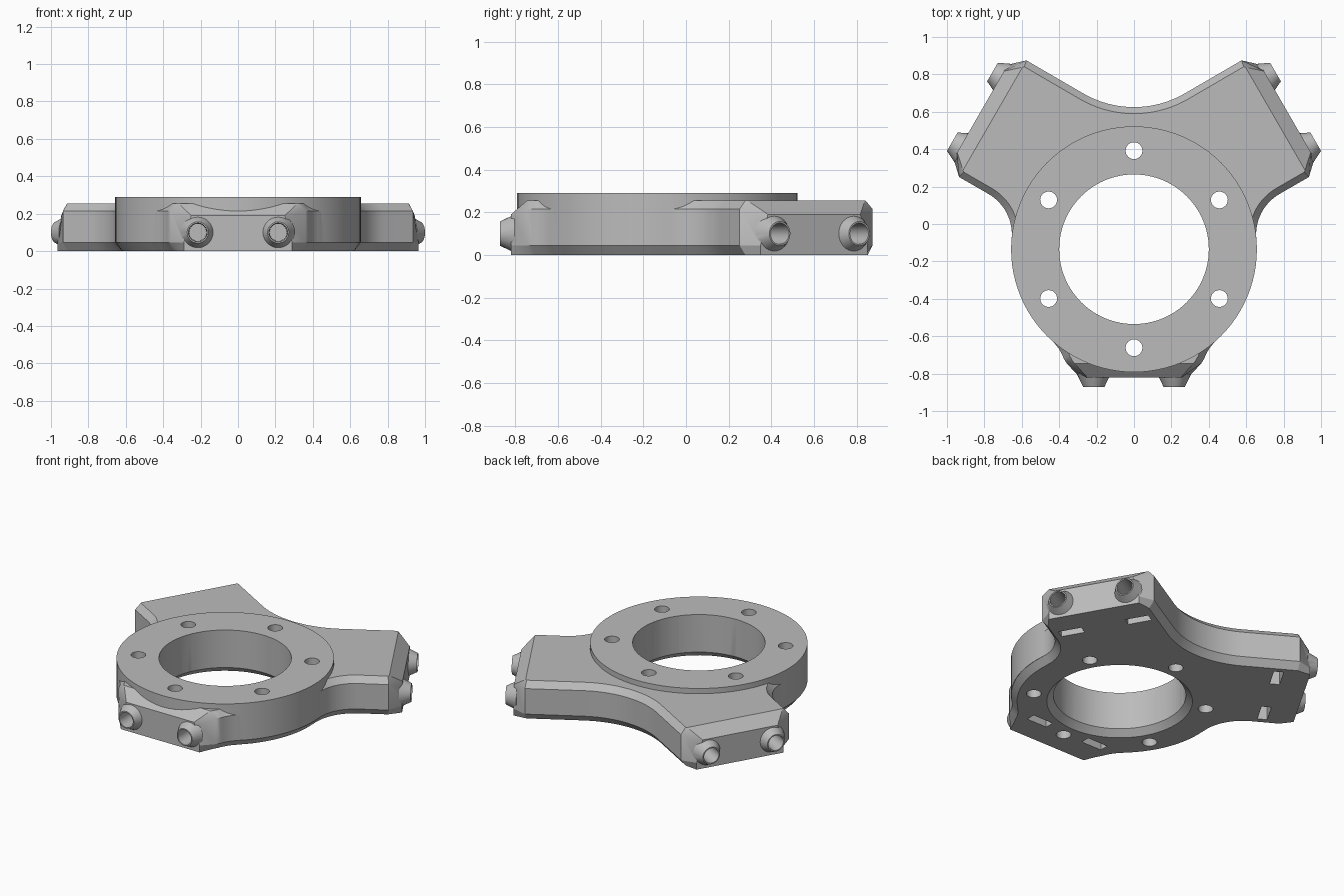
import bpy, bmesh
from math import cos, sin, radians, pi
from mathutils import Vector, Matrix

cube = bpy.data.objects.get("Cube")
if cube:
    bpy.data.objects.remove(cube, do_unlink=True)

grey = bpy.data.materials.new("light grey")
grey.use_nodes = True
grey.diffuse_color = (0.5, 0.5, 0.5, 1)
grey.node_tree.nodes["Principled BSDF"].inputs["Base Color"].default_value = (0.5, 0.5, 0.5, 1)

HUB = Vector((0, -0.135, 0))      # ring centre
ARMS = Vector((0, 0.127, 0))      # centre of the three arms
HUB_R = 0.657
ARM_ANGLES = (30, 150, 270)


def add_object(name, bm):
    bmesh.ops.recalc_face_normals(bm, faces=bm.faces)
    mesh = bpy.data.meshes.new(name)
    bm.to_mesh(mesh)
    bm.free()
    mesh.materials.append(grey)
    ob = bpy.data.objects.new(name, mesh)
    bpy.context.collection.objects.link(ob)
    return ob


def cylinder(name, r1, r2, start, end, segments):
    bm = bmesh.new()
    axis = end - start
    place = Matrix.Translation((start + end) / 2) @ axis.to_track_quat('Z', 'Y').to_matrix().to_4x4()
    bmesh.ops.create_cone(bm, cap_ends=True, segments=segments, radius1=r1,
                          radius2=r2, depth=axis.length, matrix=place)
    return add_object(name, bm)


def combine(target, other, operation):
    mod = target.modifiers.new("combine", 'BOOLEAN')
    mod.operation, mod.solver, mod.object = operation, 'EXACT', other
    bpy.context.view_layer.objects.active = target
    bpy.ops.object.modifier_apply(modifier=mod.name)
    bpy.data.objects.remove(other, do_unlink=True)


def arm_point(angle, d, t, z=0.0):
    a = radians(angle)
    return ARMS + Vector((d * cos(a) - t * sin(a), d * sin(a) + t * cos(a), z))


def arc(cx, cy, r, a, b, n):
    angles = [radians(a + (b - a) * i / n) for i in range(n + 1)]
    return [("side", Vector((cx + r * cos(q), cy + r * sin(q), 0)), None) for q in angles]


def tip(angle, sign):
    # the shoulder and the face corner on one side of an arm end
    shoulder = ("shoulder", arm_point(angle, 0.872, sign * 0.36), (angle, sign))
    corner = ("corner", arm_point(angle, 0.947, sign * 0.29), (angle, sign))
    return [shoulder, corner]


# Right half of the plan outline, from the back middle to the front
half = arc(0, 1.165, 0.54, -90, -60, 10)
half += tip(30, 1) + tip(30, -1)[::-1]
half += arc(0.903, -0.056, 0.25, 120, 185, 14)
half += arc(0, HUB.y, HUB_R - 0.002, 4, -47, 14)
half += arc(0.61, -0.806, 0.25, 132.3, 160, 6)
half += tip(270, 1)


def mirrored(p):
    kind, co, arm = p
    if arm:
        arm = (180 - arm[0] if arm[0] == 30 else 270, -arm[1])
    return kind, Vector((-co.x, co.y, 0)), arm


outline = half + [mirrored(p) for p in reversed(half[1:])]


def inset(i, amount):
    # move a side point inward; the outline runs clockwise
    a, b = outline[i - 1][1], outline[(i + 1) % len(outline)][1]
    run = (b - a).normalized()
    return outline[i][1] + Vector((run.y, -run.x, 0)) * amount


def ring_point(level, i):
    kind, co, arm = outline[i]
    z = (0, 0.045, 0.215, 0.255)[level]
    if kind == "side":
        p = inset(i, 0.035) if level in (0, 3) else co
    elif kind == "shoulder":
        p = co
        if level in (0, 3):
            p = arm_point(arm[0], 0.865, arm[1] * 0.325)
    else:
        p = co
        if level == 2:
            z, p = 0.19, arm_point(arm[0], 0.947, arm[1] * 0.25)
        elif level == 3:
            p = arm_point(arm[0], 0.872, arm[1] * 0.318)
    return Vector((p.x, p.y, z))


# Three-armed plate with bevelled rims
bm = bmesh.new()
count = len(outline)
rings = [[bm.verts.new(ring_point(k, i)) for i in range(count)] for k in range(4)]
for low, high in zip(rings, rings[1:]):
    for i in range(count):
        j = (i + 1) % count
        bm.faces.new((low[i], low[j], high[j], high[i]))
bm.faces.new(rings[0])
bm.faces.new(rings[-1])
plate = add_object("mounting_plate", bm)

# Raised hub ring
up = Vector((0, 0, 1))
combine(plate, cylinder("hub", HUB_R, HUB_R, HUB + up * 0.045, HUB + up * 0.29, 96), 'UNION')

# Conical bosses on each arm end
for angle in ARM_ANGLES:
    for t in (-0.215, 0.215):
        boss = cylinder("boss", 0.09, 0.057, arm_point(angle, 0.93, t, 0.1),
                        arm_point(angle, 0.998, t, 0.1), 32)
        combine(plate, boss, 'UNION')

# Central bore with a bevel underneath, and six bolt holes
combine(plate, cylinder("bore", 0.4, 0.4, HUB - up * 0.1, HUB + up * 0.4, 96), 'DIFFERENCE')
combine(plate, cylinder("bore_bevel", 0.45, 0.39, HUB - up * 0.01, HUB + up * 0.05, 96), 'DIFFERENCE')
for k in range(6):
    a = radians(90 + 60 * k)
    spot = HUB + Vector((cos(a), sin(a), 0)) * 0.527
    combine(plate, cylinder("bolt_hole", 0.045, 0.045, spot - up * 0.1, spot + up * 0.4, 24), 'DIFFERENCE')

# Nut slots underneath and screw bores through the bosses
for angle in ARM_ANGLES:
    for t in (-0.215, 0.215):
        bm = bmesh.new()
        place = (Matrix.Translation(arm_point(angle, 0.755, t, 0.06))
                 @ Matrix.Rotation(radians(angle), 4, 'Z') @ Matrix.Diagonal((0.06, 0.15, 0.22, 1)))
        bmesh.ops.create_cube(bm, size=1, matrix=place)
        combine(plate, add_object("nut_slot", bm), 'DIFFERENCE')
        screw = cylinder("screw_bore", 0.046, 0.05, arm_point(angle, 0.7, t, 0.1),
                         arm_point(angle, 1.02, t, 0.1), 24)
        combine(plate, screw, 'DIFFERENCE')

bpy.ops.object.select_all(action='DESELECT')
plate.select_set(True)
bpy.context.view_layer.objects.active = plate
bpy.ops.object.shade_smooth_by_angle(angle=radians(28))
